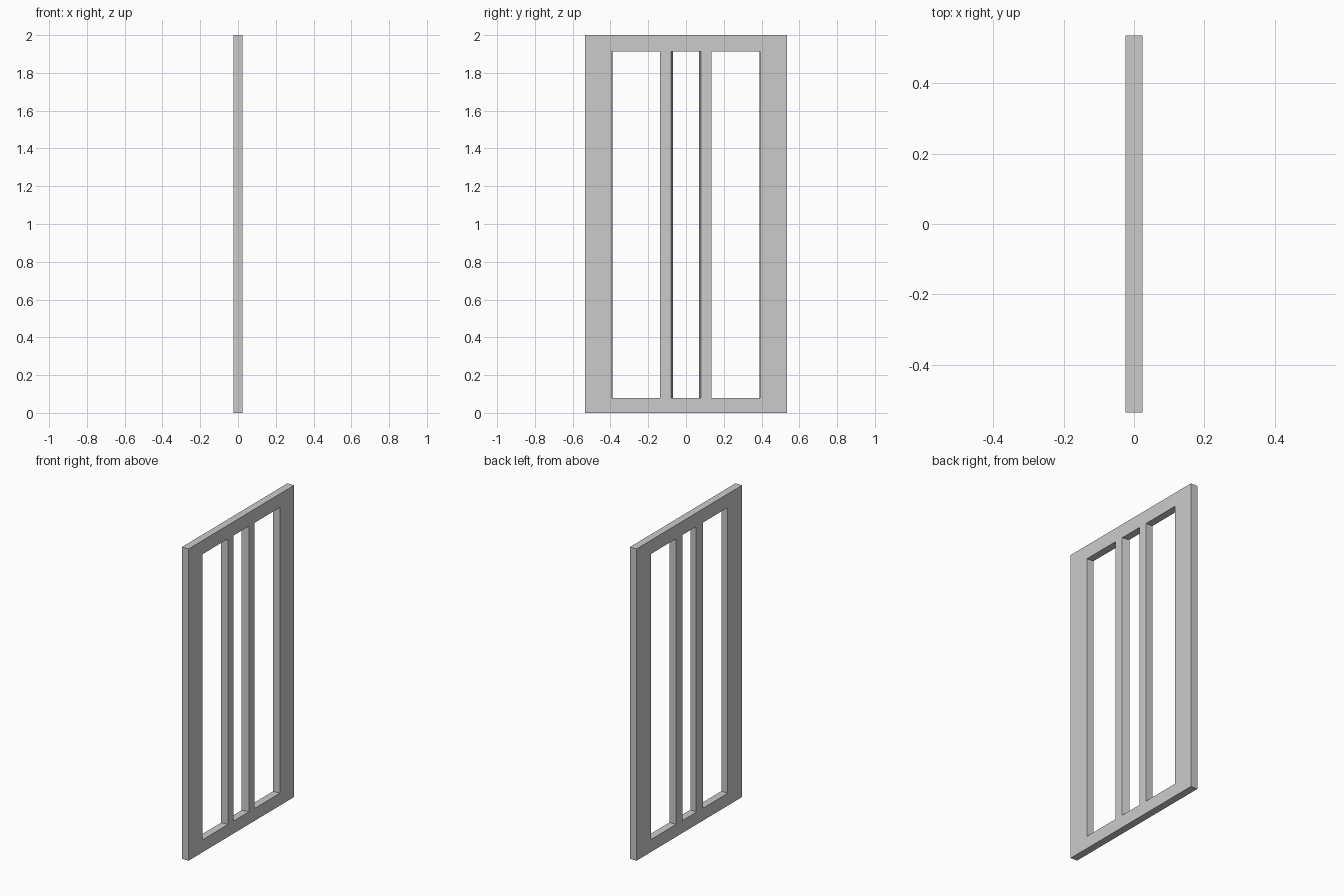
import bpy, bmesh

if "Cube" in bpy.data.objects:
    bpy.data.objects.remove(bpy.data.objects["Cube"])

HALF_T = 0.0235                      # half thickness of the panel
Z = [0.0, 0.08, 1.912, 2.0]          # bottom rail, openings, top rail
# y divisions: stile | opening | bar | opening | bar | opening | stile
Y_FRONT = [-0.535, -0.392, -0.137, -0.079, 0.079, 0.135, 0.392, 0.535]
Y_BACK = [-0.535, -0.388, -0.137, -0.070, 0.070, 0.135, 0.388, 0.535]


def is_solid(c, r):
    """Stiles, rails and bars are solid; the three tall openings are not."""
    if not (0 <= c < len(Y_FRONT) - 1 and 0 <= r < len(Z) - 1):
        return False
    return not (r == 1 and c % 2 == 1)


bm = bmesh.new()
front = [[bm.verts.new((HALF_T, y, z)) for z in Z] for y in Y_FRONT]
back = [[bm.verts.new((-HALF_T, y, z)) for z in Z] for y in Y_BACK]

for c in range(len(Y_FRONT) - 1):
    for r in range(len(Z) - 1):
        if not is_solid(c, r):
            continue
        ring = [(c, r), (c + 1, r), (c + 1, r + 1), (c, r + 1)]
        # broad faces on both sides
        bm.faces.new([front[i][j] for i, j in ring])
        bm.faces.new([back[i][j] for i, j in reversed(ring)])
        # outer edges and slightly splayed opening reveals
        neighbours = [(c, r - 1), (c + 1, r), (c, r + 1), (c - 1, r)]
        for k, n in enumerate(neighbours):
            if not is_solid(*n):
                (i, j), (p, q) = ring[k], ring[(k + 1) % 4]
                bm.faces.new([front[p][q], front[i][j], back[i][j], back[p][q]])

bmesh.ops.recalc_face_normals(bm, faces=bm.faces)
mesh = bpy.data.meshes.new("door_frame")
bm.to_mesh(mesh)
bm.free()
door = bpy.data.objects.new("door_frame", mesh)
bpy.context.collection.objects.link(door)
